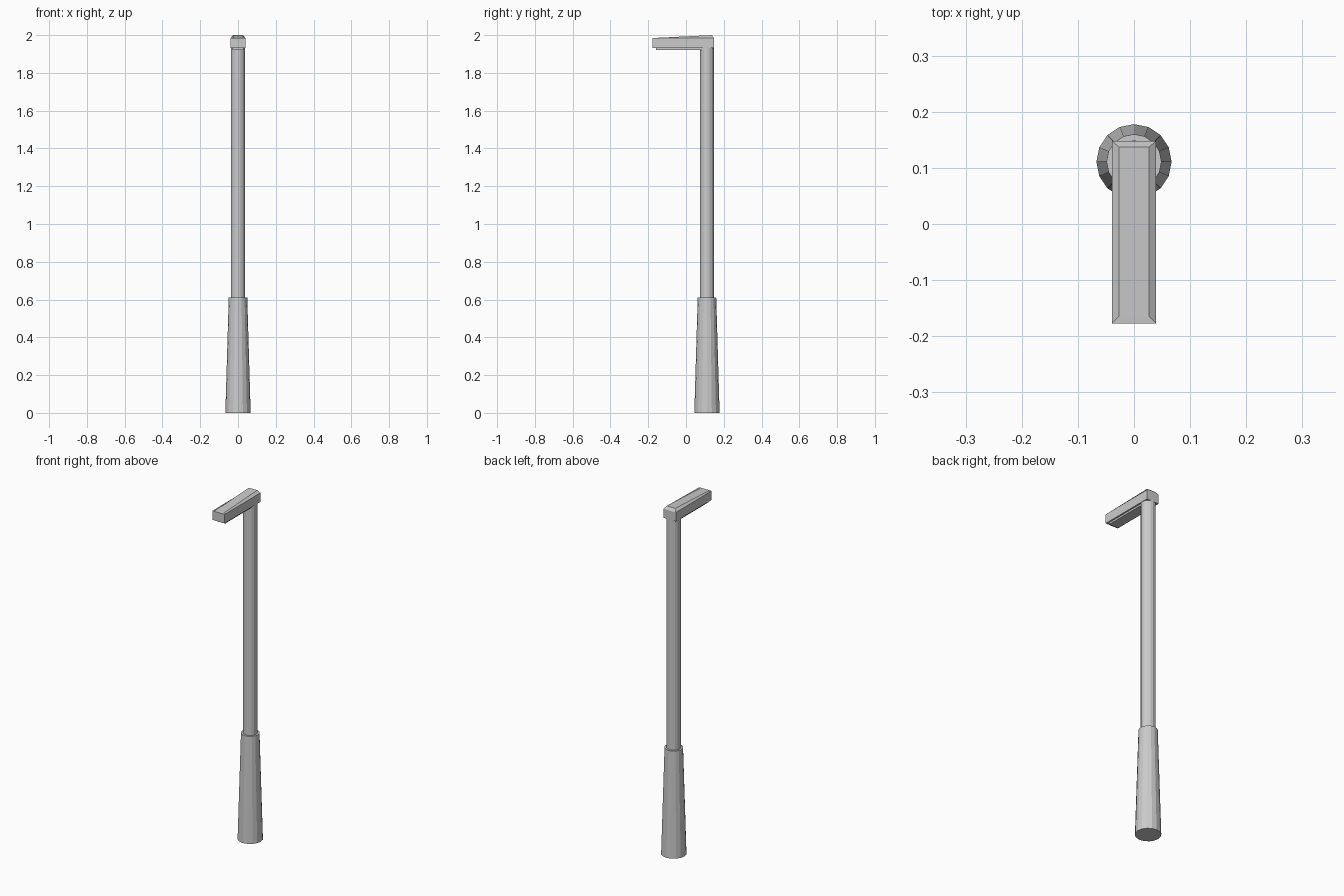
import bpy, bmesh
from math import cos, sin, pi

if "Cube" in bpy.data.objects:
    bpy.data.objects.remove(bpy.data.objects["Cube"])

POLE_Y = 0.111


def make_object(name, bm):
    bmesh.ops.recalc_face_normals(bm, faces=bm.faces)
    mesh = bpy.data.meshes.new(name)
    bm.to_mesh(mesh)
    bm.free()
    ob = bpy.data.objects.new(name, mesh)
    bpy.context.collection.objects.link(ob)
    return ob


def loft(name, rings):
    """Bridge equal-length vertex rings and cap both ends."""
    bm = bmesh.new()
    vs = [[bm.verts.new(p) for p in ring] for ring in rings]
    n = len(vs[0])
    for a, b in zip(vs, vs[1:]):
        for i in range(n):
            j = (i + 1) % n
            bm.faces.new((a[i], a[j], b[j], b[i]))
    bm.faces.new(vs[0][::-1])
    bm.faces.new(vs[-1])
    return make_object(name, bm)


def circle(r, z, n=16):
    return [(r * cos(2 * pi * i / n), POLE_Y + r * sin(2 * pi * i / n), z) for i in range(n)]


def rect(hx, y0, y1, z0, z1):
    """Rectangle whose height runs from z0 at y0 to z1 at y1."""
    return [(-hx, y0, z0), (hx, y0, z0), (hx, y1, z1), (-hx, y1, z1)]


# Tapered base sleeve and slim pole
loft("base_sleeve", [circle(0.067, 0), circle(0.049, 0.61)])
loft("pole", [circle(0.038, 0.6), circle(0.038, 1.94)])

# Lamp head: box with a chamfered cap rising toward the back
loft("lamp_head", [
    rect(0.039, -0.177, 0.148, 1.932, 1.932),
    rect(0.039, -0.177, 0.148, 1.984, 1.984),
    rect(0.027, -0.165, 0.137, 1.985, 2.0),
])

# Light panel under the head
loft("light_panel", [
    rect(0.03, -0.16, 0.09, 1.922, 1.922),
    rect(0.03, -0.16, 0.09, 1.935, 1.935),
])
